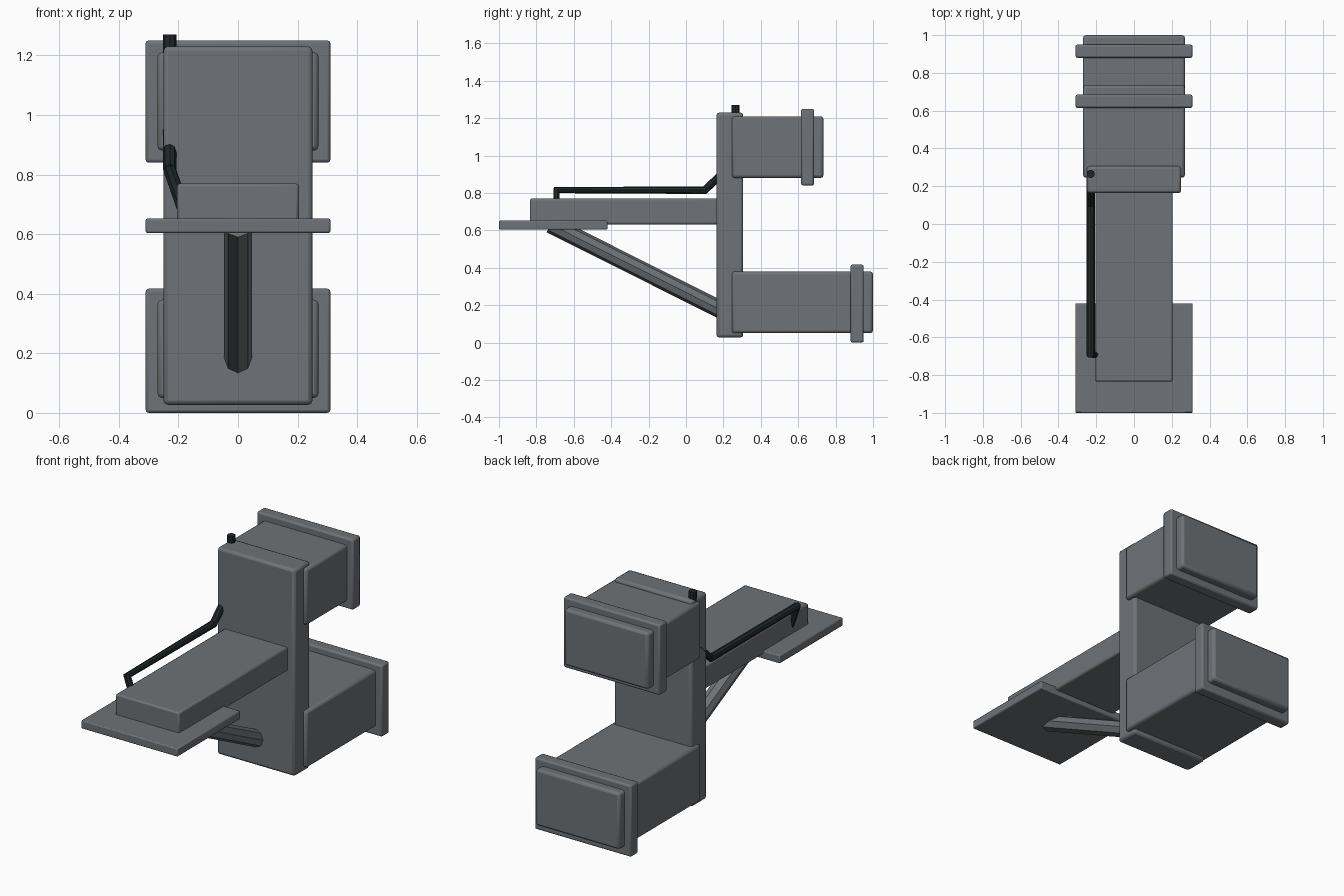
import bpy
from mathutils import Vector

if "Cube" in bpy.data.objects:
    bpy.data.objects.remove(bpy.data.objects["Cube"])


def material(name, rgb):
    m = bpy.data.materials.new(name)
    m.diffuse_color = (*rgb, 1)
    m.use_nodes = True
    m.node_tree.nodes["Principled BSDF"].inputs["Base Color"].default_value = m.diffuse_color
    return m


grey = material("slate grey", (0.158, 0.169, 0.184))
dark = material("dark green black", (0.014, 0.021, 0.021))


def smooth(ob):
    bpy.ops.object.select_all(action='DESELECT')
    ob.select_set(True)
    bpy.context.view_layer.objects.active = ob
    bpy.ops.object.shade_smooth_by_angle(angle=0.6)


def box(name, half_x, y, z, bevel):
    """Bevelled box, symmetric in x, spanning the y and z ranges."""
    bpy.ops.mesh.primitive_cube_add(size=1)
    ob = bpy.context.object
    ob.name = name
    size = Vector((2 * half_x, y[1] - y[0], z[1] - z[0]))
    centre = Vector((0, sum(y) / 2, sum(z) / 2))
    for v in ob.data.vertices:
        v.co = v.co * size + centre
    ob.data.materials.append(grey)
    mod = ob.modifiers.new("bevel", 'BEVEL')
    mod.width = bevel
    mod.segments = 2
    smooth(ob)


def tube(name, points, radius, resolution, mat):
    """Round bar following a polyline."""
    cu = bpy.data.curves.new(name, 'CURVE')
    cu.dimensions = '3D'
    cu.bevel_depth = radius
    cu.bevel_resolution = resolution
    cu.use_fill_caps = True
    sp = cu.splines.new('POLY')
    sp.points.add(len(points) - 1)
    for p, co in zip(sp.points, points):
        p.co = (*co, 1)
    cu.materials.append(mat)
    ob = bpy.data.objects.new(name, cu)
    bpy.context.collection.objects.link(ob)
    bpy.ops.object.select_all(action='DESELECT')
    ob.select_set(True)
    bpy.context.view_layer.objects.active = ob
    bpy.ops.object.convert(target='MESH')
    smooth(bpy.context.object)


# upright column
box("column", 0.25, (0.163, 0.306), (0.027, 1.23), 0.015)

# rear housings, each with a flange
box("upper_housing", 0.27, (0.245, 0.735), (0.88, 1.21), 0.015)
box("upper_flange", 0.31, (0.615, 0.685), (0.84, 1.25), 0.01)
box("lower_housing", 0.27, (0.245, 1.0), (0.05, 0.38), 0.015)
box("lower_flange", 0.31, (0.88, 0.95), (0.0, 0.417), 0.01)

# forward arm and its foot plate
box("arm", 0.205, (-0.835, 0.23), (0.632, 0.77), 0.01)
box("front_plate", 0.31, (-1.0, -0.42), (0.604, 0.652), 0.006)

# diagonal support under the arm
tube("strut", [(0, -0.724, 0.632), (0, 0.25, 0.143)], 0.047, 2, grey)

# bent pipe through the column and along the arm
tube("pipe", [(-0.229, 0.265, 1.27), (-0.229, 0.265, 0.97), (-0.229, 0.10, 0.815),
              (-0.229, -0.692, 0.815), (-0.175, -0.692, 0.66)], 0.022, 2, dark)
